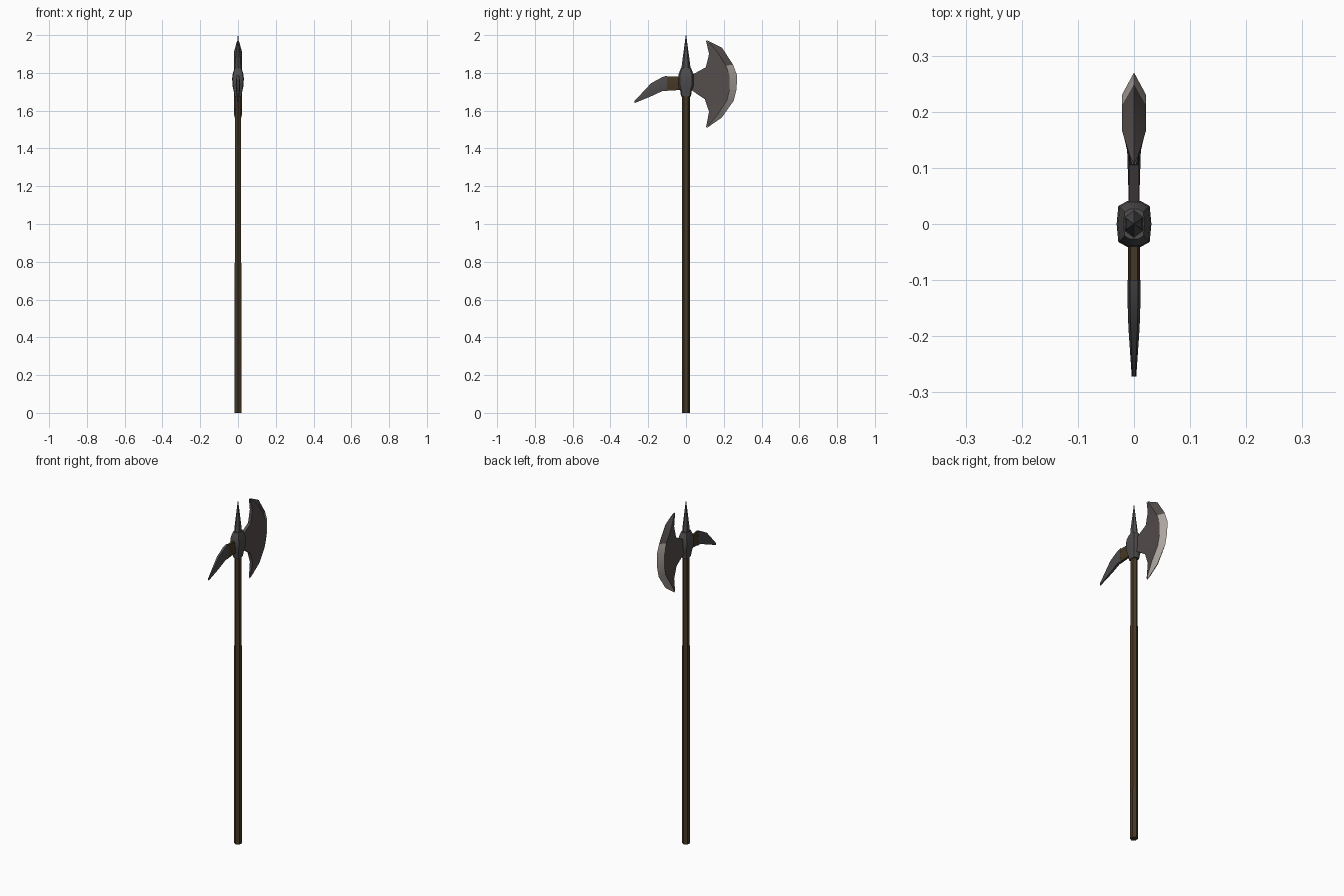
import bpy, bmesh, math

if "Cube" in bpy.data.objects:
    bpy.data.objects.remove(bpy.data.objects["Cube"])

def mat(name, c):
    m = bpy.data.materials.new(name)
    m.diffuse_color = (*c, 1)
    m.use_nodes = True
    m.node_tree.nodes["Principled BSDF"].inputs["Base Color"].default_value = m.diffuse_color
    return m

STEEL = mat("dark steel", (0.088, 0.075, 0.072))
IRON = mat("grey iron", (0.075, 0.070, 0.070))
EDGE = mat("bright edge", (0.42, 0.38, 0.35))
WOOD = mat("brown wood", (0.062, 0.040, 0.018))

def finish(name, bm, mats):
    bmesh.ops.remove_doubles(bm, verts=bm.verts, dist=1e-5)
    bmesh.ops.recalc_face_normals(bm, faces=bm.faces)
    me = bpy.data.meshes.new(name)
    bm.to_mesh(me)
    bm.free()
    for m in mats:
        me.materials.append(m)
    ob = bpy.data.objects.new(name, me)
    bpy.context.collection.objects.link(ob)
    bpy.context.view_layer.objects.active = ob
    ob.select_set(True)
    bpy.ops.object.shade_smooth_by_angle(angle=math.radians(30))
    ob.select_set(False)

def loft(name, rings, mats, slot=lambda c: 0):
    """Skin a list of equal-length closed rings and cap both ends."""
    bm = bmesh.new()
    vs = [[bm.verts.new(p) for p in r] for r in rings]
    n = len(vs[0])
    for a, b in zip(vs, vs[1:]):
        for i in range(n):
            j = (i + 1) % n
            bm.faces.new((a[i], a[j], b[j], b[i]))
    bm.faces.new(vs[0])
    bm.faces.new(vs[-1])
    for f in bm.faces:
        f.material_index = slot(f.calc_center_median())
    finish(name, bm, mats)

def hexagon(z, rx, ry):
    return [(rx * math.sin(k * math.pi / 3) / 0.866, ry * math.cos(k * math.pi / 3), z)
            for k in range(6)]

# Shaft and top spike
loft("shaft", [hexagon(0, .018, .022), hexagon(1.0, .017, .022), hexagon(1.70, .015, .022)], [WOOD])
loft("top_spike", [hexagon(1.79, .018, .028), hexagon(1.86, .014, .020), hexagon(2.0, .001, .001)], [IRON])

# Socket collar: ten-sided, bulging in the middle
SEC = [(.031, 0), (.028, .032), (.012, .041), (-.012, .041), (-.028, .032),
       (-.031, 0), (-.028, -.032), (-.012, -.041), (.012, -.041), (.028, -.032)]
loft("socket", [[(x * s, y * t, z) for x, y in SEC] for z, s, t in
                ((1.675, .62, .64), (1.70, .72, .72), (1.73, .92, .95),
                 (1.77, 1, 1), (1.795, .9, .95), (1.825, .6, .66))], [IRON])

# Rear hook: wooden stem, then a drooping beak
def hook_ring(y, lo, hi, h):
    m = (lo + hi) / 2
    return [(h, y, m), (h * .6, y, hi), (-h * .6, y, hi),
            (-h, y, m), (-h * .6, y, lo), (h * .6, y, lo)]

loft("rear_hook_stem", [hook_ring(-.02, 1.71, 1.78, .011), hook_ring(-.105, 1.705, 1.78, .011)], [WOOD])
loft("rear_hook", [hook_ring(-.10, 1.703, 1.785, .012), hook_ring(-.125, 1.704, 1.778, .012),
                   hook_ring(-.185, 1.676, 1.745, .010), hook_ring(-.272, 1.64, 1.652, .004)], [IRON])

# Axe blade: rows from upper to lower horn, columns back / web / ridge / cutting edge (y, z)
ROWS = [((.106, 1.970), (.110, 1.968), (.125, 1.958), (.106, 1.976)),
        ((.122, 1.900), (.136, 1.903), (.165, 1.912), (.190, 1.934)),
        ((.105, 1.830), (.130, 1.832), (.212, 1.838), (.249, 1.844)),
        ((.030, 1.788), (.125, 1.790), (.231, 1.785), (.270, 1.788)),
        ((.030, 1.708), (.125, 1.708), (.231, 1.712), (.268, 1.715)),
        ((.100, 1.660), (.130, 1.657), (.216, 1.652), (.252, 1.652)),
        ((.122, 1.595), (.136, 1.590), (.168, 1.580), (.190, 1.564)),
        ((.106, 1.512), (.109, 1.514), (.120, 1.524), (.106, 1.505))]
THICK = (.009, .012, .021, 0)
bm = bmesh.new()
last = len(ROWS) - 1
for side in (1, -1):
    g = [[bm.verts.new((side * h * (.4 if r in (0, last) else 1), y, z))
          for (y, z), h in zip(row, THICK)] for r, row in enumerate(ROWS)]
    for r in range(last):
        for c in range(3):
            f = bm.faces.new((g[r][c], g[r][c + 1], g[r + 1][c + 1], g[r + 1][c]))
            f.material_index = 1 if c == 2 and r >= 2 else 0
    if side == 1:
        first = g
# close the back and the horn ends between both sides
for r in range(last):
    bm.faces.new((first[r][0], first[r + 1][0], g[r + 1][0], g[r][0]))
for r in (0, last):
    for c in range(2):
        bm.faces.new((first[r][c], first[r][c + 1], g[r][c + 1], g[r][c]))
    bmesh.ops.pointmerge(bm, verts=[first[r][3], g[r][3]], merge_co=first[r][3].co)
    bm.faces.new((first[r][2], first[r][3] if first[r][3].is_valid else g[r][3], g[r][2]))
finish("axe_blade", bm, [STEEL, EDGE])
